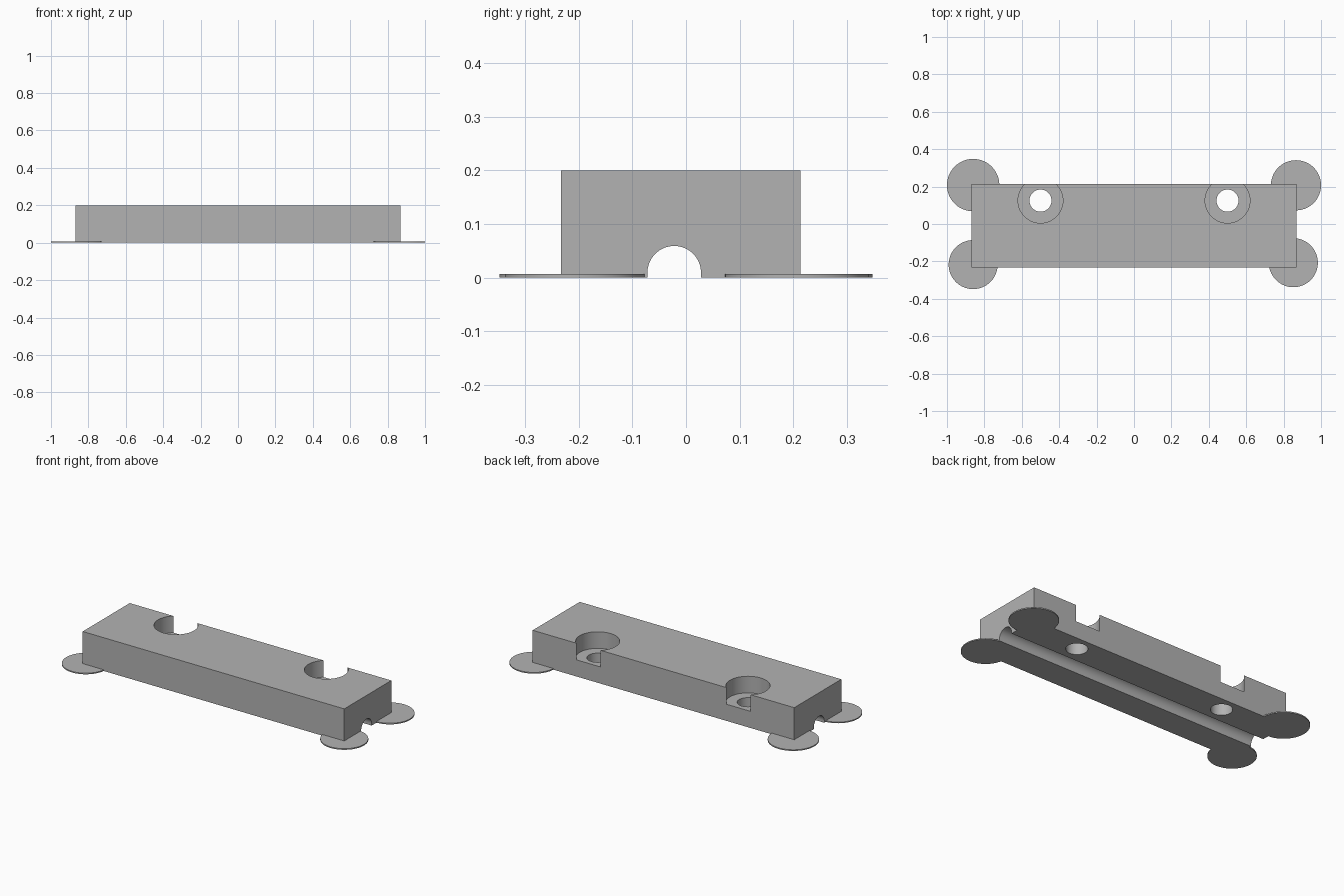
import bpy, bmesh, math

cube = bpy.data.objects.get("Cube")
if cube:
    bpy.data.objects.remove(cube, do_unlink=True)

# One plain grey for everything
grey = bpy.data.materials.new("light_grey")
grey.use_nodes = True
grey.diffuse_color = (0.45, 0.45, 0.45, 1)
grey.node_tree.nodes["Principled BSDF"].inputs["Base Color"].default_value = (0.45, 0.45, 0.45, 1)


def finish(obj):
    bpy.ops.object.select_all(action="DESELECT")
    obj.select_set(True)
    bpy.context.view_layer.objects.active = obj
    bpy.ops.object.shade_smooth_by_angle(angle=math.radians(30))


def cylinder(name, x, y, radius, bottom, top):
    bpy.ops.mesh.primitive_cylinder_add(
        vertices=72, radius=radius, depth=top - bottom, location=(x, y, (bottom + top) / 2))
    obj = bpy.context.object
    obj.name = name
    obj.data.materials.append(grey)
    return obj


# Block: side profile with a round-topped groove, extruded along x
HALF_LENGTH, FRONT, BACK, HEIGHT = 0.87, -0.233, 0.214, 0.2
GROOVE_Y, GROOVE_Z, GROOVE_R, STEPS = -0.022, 0.009, 0.05, 32
profile = [(BACK, 0), (BACK, HEIGHT), (FRONT, HEIGHT), (FRONT, 0), (GROOVE_Y - GROOVE_R, 0)]
for i in range(STEPS + 1):
    a = math.pi * (1 - i / STEPS)
    profile.append((GROOVE_Y + GROOVE_R * math.cos(a), GROOVE_Z + GROOVE_R * math.sin(a)))
profile.append((GROOVE_Y + GROOVE_R, 0))

bm = bmesh.new()
face = bm.faces.new([bm.verts.new((-HALF_LENGTH, y, z)) for y, z in profile])
result = bmesh.ops.extrude_face_region(bm, geom=[face])
moved = [v for v in result["geom"] if isinstance(v, bmesh.types.BMVert)]
bmesh.ops.translate(bm, verts=moved, vec=(2 * HALF_LENGTH, 0, 0))
bmesh.ops.recalc_face_normals(bm, faces=bm.faces)
mesh = bpy.data.meshes.new("block")
bm.to_mesh(mesh)
bm.free()
mesh.materials.append(grey)
block = bpy.data.objects.new("block", mesh)
bpy.context.collection.objects.link(block)

# Screw holes: wide counterbore breaking through the back, narrow hole below
for side in (-1, 1):
    for radius, bottom, top in ((0.12, 0.1, 0.3), (0.059, -0.1, 0.15)):
        cutter = cylinder("hole_cutter", side * 0.5, 0.125, radius, bottom, top)
        cutter.hide_render = True
        cut = block.modifiers.new("hole", "BOOLEAN")
        cut.operation = "DIFFERENCE"
        cut.solver = "EXACT"
        cut.object = cutter
        bpy.context.view_layer.objects.active = block
        bpy.ops.object.modifier_apply(modifier=cut.name)
        bpy.data.objects.remove(cutter, do_unlink=True)
finish(block)

# Thin round pads under the corners
pads = {
    "back_right_pad": (-0.86, 0.208, 0.14),
    "back_left_pad": (0.866, 0.207, 0.134),
    "front_right_pad": (-0.86, -0.217, 0.131),
    "front_left_pad": (0.852, -0.207, 0.131),
}
for name, (x, y, radius) in pads.items():
    finish(cylinder(name, x, y, radius, 0, 0.007))
